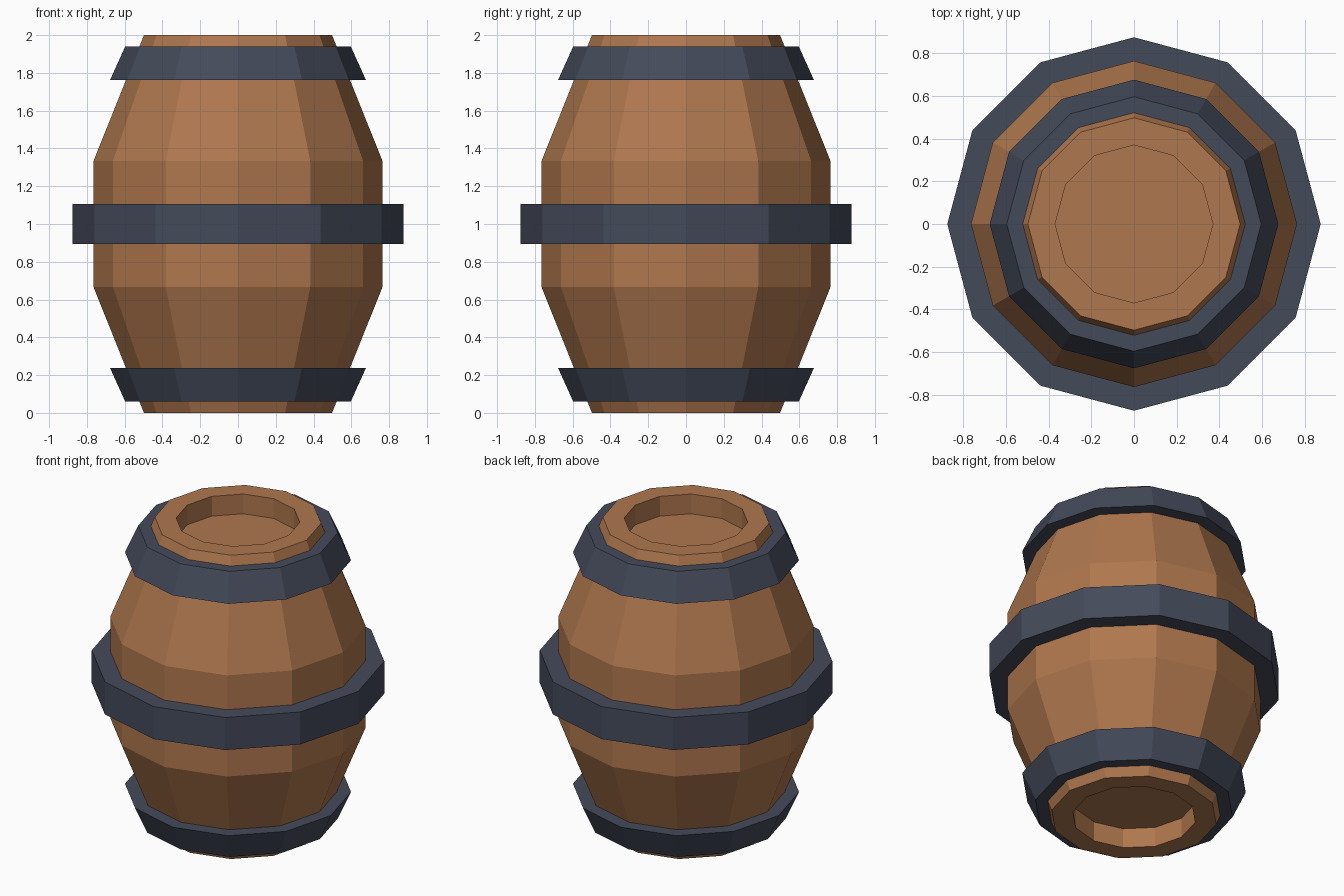
import bpy, math

if "Cube" in bpy.data.objects:
    bpy.data.objects.remove(bpy.data.objects["Cube"])

SIDES = 12


def material(name, rgb):
    # sRGB 0-255 to linear
    lin = [((c / 255 + 0.055) / 1.055) ** 2.4 for c in rgb]
    m = bpy.data.materials.new(name)
    m.diffuse_color = (*lin, 1)
    m.use_nodes = True
    m.node_tree.nodes["Principled BSDF"].inputs["Base Color"].default_value = m.diffuse_color
    return m


def lathe(name, profile, mat, closed):
    """Revolve (radius, z) points; profile runs bottom to top on the outside."""
    verts = [(r * math.cos(2 * math.pi * s / SIDES), r * math.sin(2 * math.pi * s / SIDES), z)
             for r, z in profile for s in range(SIDES)]
    n = len(profile)
    faces = []
    for i in range(n if closed else n - 1):
        a, b = i * SIDES, (i + 1) % n * SIDES
        for s in range(SIDES):
            t = (s + 1) % SIDES
            faces.append((a + s, a + t, b + t, b + s))
    if not closed:  # flat lids at both ends
        faces.append(tuple(reversed(range(SIDES))))
        faces.append(tuple(range((n - 1) * SIDES, n * SIDES)))
    mesh = bpy.data.meshes.new(name)
    mesh.from_pydata(verts, [], faces)
    mesh.materials.append(mat)
    obj = bpy.data.objects.new(name, mesh)
    bpy.context.collection.objects.link(obj)
    return obj


wood = material("brown wood", (175, 119, 78))
iron = material("dark iron", (68, 74, 90))

# Wooden body with a recessed lid at each end
half = [(0.765, 1.333), (0.498, 2.0), (0.37, 2.0), (0.37, 1.87)]
body = [(r, 2 - z) for r, z in reversed(half)] + half
lathe("barrel_body", body, wood, False)


# Iron hoops: outer wall plus an inner wall just inside the wood
def hoop(name, z0, r0, i0, z1, r1, i1):
    lathe(name, [(r0, z0), (r1, z1), (i1, z1), (i0, z0)], iron, True)


hoop("bottom_hoop", 0.06, 0.597, 0.51, 0.237, 0.677, 0.58)
hoop("middle_hoop", 0.893, 0.876, 0.755, 1.107, 0.876, 0.755)
hoop("top_hoop", 1.763, 0.677, 0.58, 1.94, 0.597, 0.51)
